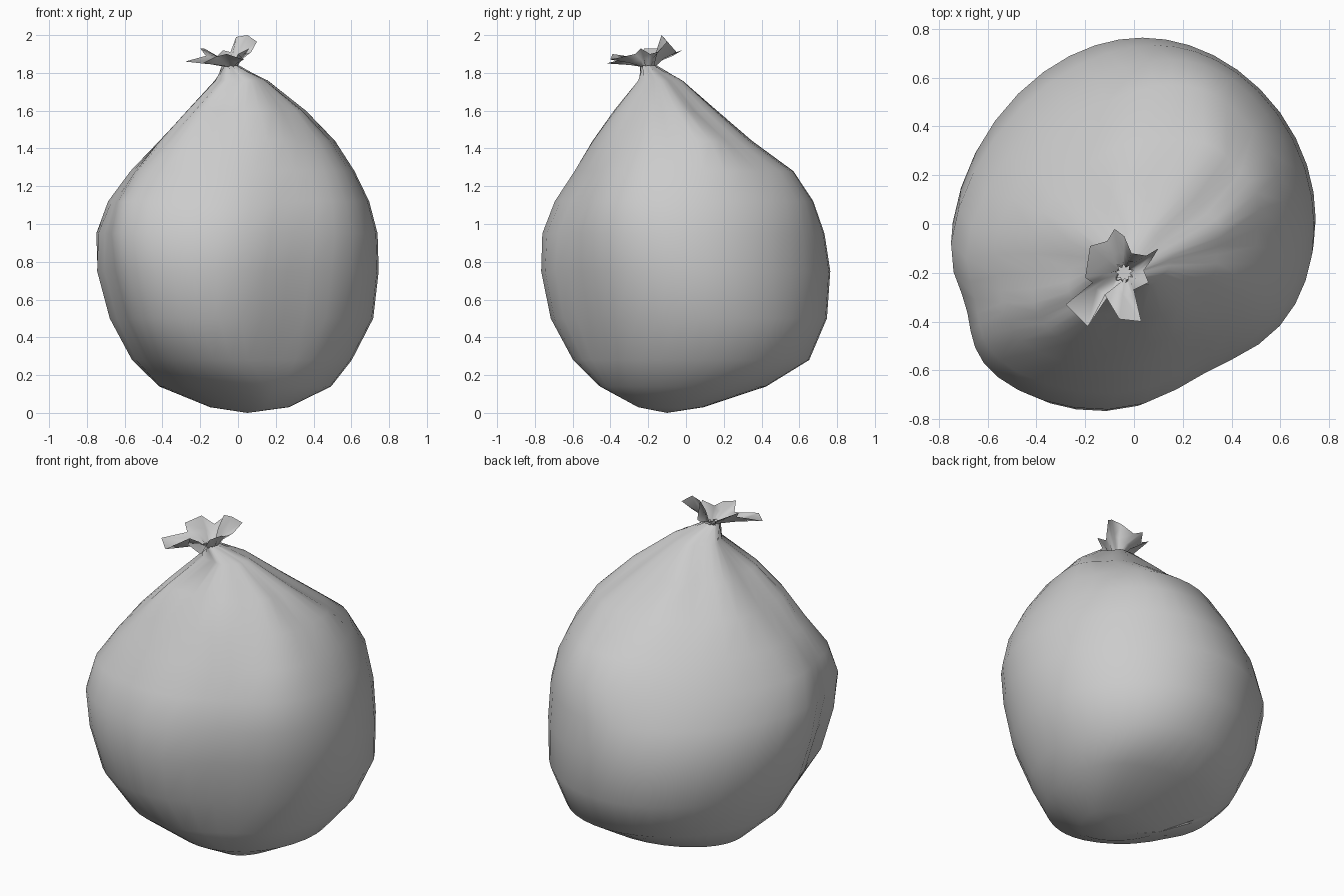
import bpy
from math import cos, sin, pi, atan2, exp, degrees

if "Cube" in bpy.data.objects:
    bpy.data.objects.remove(bpy.data.objects["Cube"])

SEG = 40
NECK = (-0.04, -0.20)


def make(name, verts, faces):
    me = bpy.data.meshes.new(name)
    me.from_pydata(verts, [], faces)
    me.update()
    ob = bpy.data.objects.new(name, me)
    bpy.context.collection.objects.link(ob)
    me.shade_smooth()
    return ob


def loft(first, n, rings):
    return [(first + r * n + i, first + r * n + (i + 1) % n,
             first + (r + 1) * n + (i + 1) % n, first + (r + 1) * n + i)
            for r in range(rings - 1) for i in range(n)]


# Sack: reach of each horizontal slice in 8 compass directions (E, NE, N ... SE)
slices = [
    (0.03, (.27, .18, .09, .13, .15, .15, .26, .29)),
    (0.14, (.49, .50, .42, .43, .42, .38, .47, .49)),
    (0.28, (.60, .67, .65, .58, .56, .61, .60, .58)),
    (0.50, (.72, .75, .75, .67, .685, .76, .72, .67)),
    (0.75, (.75, .75, .77, .71, .755, .83, .77, .72)),
    (0.95, (.74, .74, .74, .66, .765, .85, .76, .74)),
    (1.12, (.69, .71, .68, .57, .71, .80, .69, .71)),
    (1.28, (.615, .63, .575, .475, .59, .68, .59, .63)),
    (1.44, (.51, .49, .35, .34, .43, .57, .50, .53)),
    (1.60, (.36, .27, .17, .19, .28, .42, .39, .40)),
    (1.76, (.16, .04, -.01, .01, .13, .22, .26, .24)),
]


def slice_ring(reach):
    """Smooth outline touching the 8 reach lines (damped Fourier support curve)."""
    damp = (1, 1, 1, .8, .35)
    coef = []
    for k in range(5):
        w = (1 if k in (0, 4) else 2) / 8 * damp[k]
        coef.append((w * sum(h * cos(k * j * pi / 4) for j, h in enumerate(reach)),
                     w * sum(h * sin(k * j * pi / 4) for j, h in enumerate(reach))))
    pts = []
    for i in range(SEG):
        t = 2 * pi * i / SEG
        h = sum(a * cos(k * t) + b * sin(k * t) for k, (a, b) in enumerate(coef))
        d = sum(k * (b * cos(k * t) - a * sin(k * t)) for k, (a, b) in enumerate(coef))
        pts.append((h * cos(t) - d * sin(t), h * sin(t) + d * cos(t)))
    return pts


def dent(x, y):
    """Flattened sides of the sack: front right and front left."""
    a = degrees(atan2(y, x)) % 360
    return sum(d * exp(-((a - c) / w) ** 2) for c, d, w in ((297, .085, 21), (206, .075, 12)))


verts = [(0.05, -0.10, 0.0)]
for z, reach in slices:
    pts = slice_ring(reach)
    cx, cy = sum(p[0] for p in pts) / SEG, sum(p[1] for p in pts) / SEG
    # gathered folds deepen towards the neck
    fold = 0.10 * max(0, (z - 1.1) / 0.65) ** 2
    flat = min(1, z / 0.35, max(0, (1.6 - z) / 0.4))
    for i, (x, y) in enumerate(pts):
        t = 2 * pi * i / SEG
        s = 1 - fold * (0.6 + 0.6 * cos(8 * t + 0.5) + 0.4 * cos(5 * t + 2)) - flat * dent(x, y)
        verts.append((cx + (x - cx) * s, cy + (y - cy) * s, z))
for i in range(SEG):
    t = 2 * pi * i / SEG
    r = 0.036 * (1 + 0.25 * cos(8 * t))
    verts.append((NECK[0] + r * cos(t), NECK[1] + r * sin(t), 1.84))
faces = [(0, 1 + (i + 1) % SEG, 1 + i) for i in range(SEG)]
make("sack_body", verts, faces + loft(1, SEG, len(slices) + 1))

# Ruffled open end above the tie
rim = [(.10, -.10, 1.965), (.05, -.13, 2.0), (-.01, -.12, 1.99), (-.04, -.05, 1.91),
       (-.08, -.02, 1.92), (-.11, -.07, 1.89), (-.18, -.09, 1.93), (-.20, -.22, 1.93),
       (-.17, -.24, 1.89), (-.28, -.33, 1.86), (-.19, -.42, 1.85), (-.12, -.29, 1.885),
       (-.06, -.39, 1.90), (.03, -.40, 1.87), (.0, -.27, 1.90), (.06, -.24, 1.93),
       (.04, -.19, 1.90), (.07, -.15, 1.91)]
n = len(rim)
verts = []
for f, zf in ((0, 0), (0.4, 0.55), (1, 1)):
    for i, (x, y, z) in enumerate(rim):
        t = 2 * pi * i / n + 0.6
        r = 0.036 if i % 2 else 0.022
        bx, by = NECK[0] + r * cos(t), NECK[1] + r * sin(t)
        verts.append((bx + (x - bx) * f, by + (y - by) * f, 1.832 + (z - 1.832) * zf))
make("ruffled_top", verts, loft(0, n, 3))
